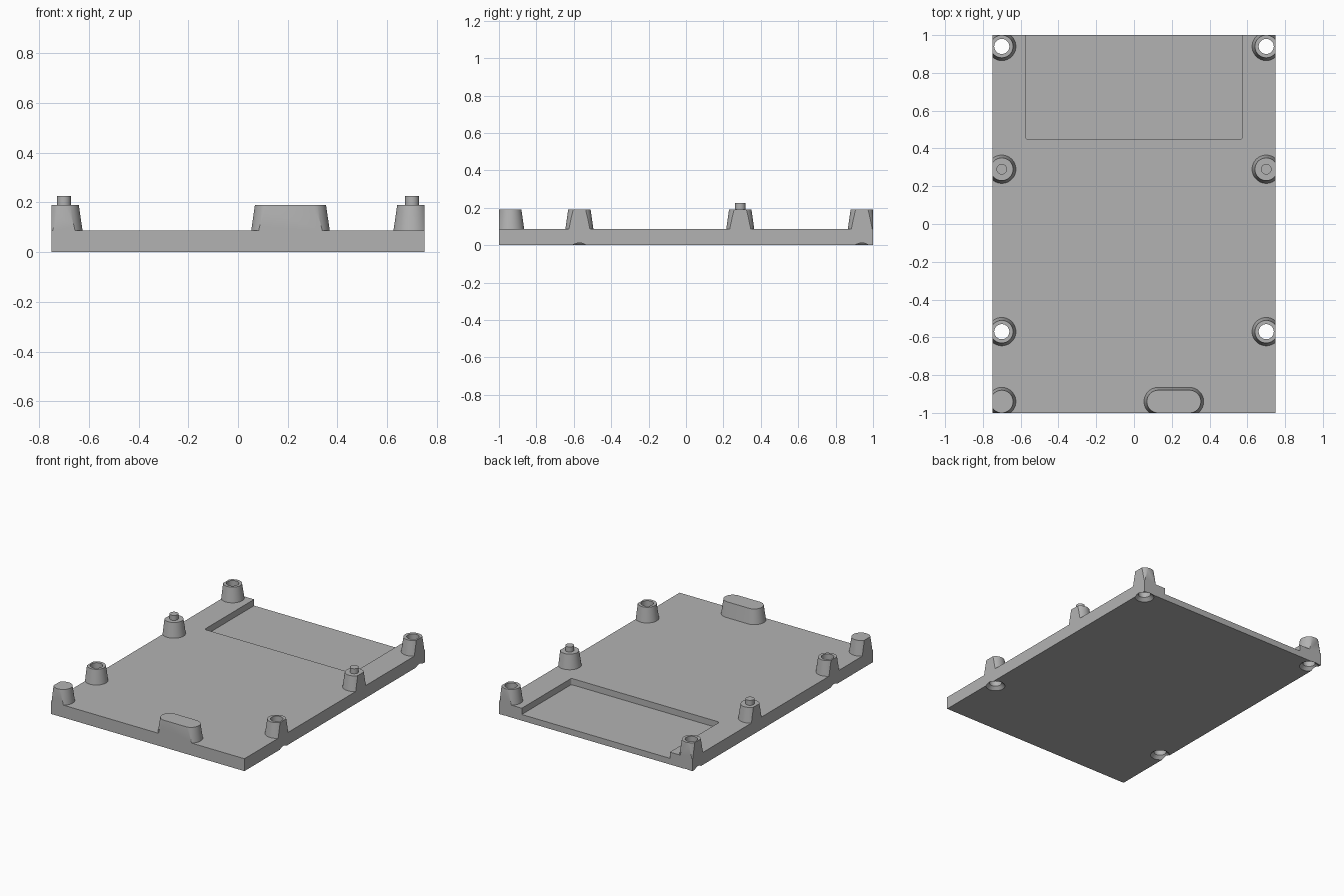
import bpy, bmesh, math

cube = bpy.data.objects.get("Cube")
if cube:
    bpy.data.objects.remove(cube, do_unlink=True)

HALF_X, HALF_Y, PLATE_Z, BOSS_Z, PEG_Z = 0.75, 1.0, 0.087, 0.19, 0.225
BASE_R, TOP_R, HOLE_R = 0.075, 0.06, 0.04

grey = bpy.data.materials.new("light grey")
grey.use_nodes = True
colour = (0.45, 0.45, 0.45, 1)
grey.diffuse_color = colour
grey.node_tree.nodes["Principled BSDF"].inputs["Base Color"].default_value = colour


def make_object(name, bm):
    bmesh.ops.recalc_face_normals(bm, faces=bm.faces)
    mesh = bpy.data.meshes.new(name)
    bm.to_mesh(mesh)
    bm.free()
    mesh.materials.append(grey)
    obj = bpy.data.objects.new(name, mesh)
    bpy.context.collection.objects.link(obj)
    return obj


def box(name, x0, x1, y0, y1, z0, z1):
    bm = bmesh.new()
    bmesh.ops.create_cube(bm, size=1)
    for v in bm.verts:
        v.co = ((x0 + x1) / 2 + v.co.x * (x1 - x0),
                (y0 + y1) / 2 + v.co.y * (y1 - y0),
                (z0 + z1) / 2 + v.co.z * (z1 - z0))
    return make_object(name, bm)


def loft(name, x, y, levels, stretch=0.0, sides=48):
    """Stack of round (or x-stretched, slot shaped) rings given as (z, radius)."""
    bm = bmesh.new()
    rings = []
    for z, r in levels:
        ring = []
        for i in range(sides):
            a = (i + 0.5) * math.tau / sides
            shift = math.copysign(stretch, math.cos(a))
            ring.append(bm.verts.new((x + shift + r * math.cos(a), y + r * math.sin(a), z)))
        rings.append(ring)
    for low, high in zip(rings, rings[1:]):
        for i in range(sides):
            j = (i + 1) % sides
            bm.faces.new((low[i], low[j], high[j], high[i]))
    bm.faces.new(rings[0])
    bm.faces.new(rings[-1])
    return make_object(name, bm)


def boolean(obj, tool, operation):
    mod = obj.modifiers.new("cut", "BOOLEAN")
    mod.operation, mod.solver, mod.object = operation, "EXACT", tool
    bpy.context.view_layer.objects.active = obj
    bpy.ops.object.modifier_apply(modifier=mod.name)


# Base plate with a shallow pocket open at the back
plate = box("base_plate", -HALF_X, HALF_X, -HALF_Y, HALF_Y, 0, PLATE_Z)
pocket = box("pocket_cutter", -0.575, 0.575, 0.45, 1.1, 0.043, 0.2)
bm = bmesh.new()
bm.from_mesh(pocket.data)
corners = [e for e in bm.edges if all(v.co.y < 0.5 for v in e.verts)
           and abs(e.verts[0].co.z - e.verts[1].co.z) > 0.1]
bmesh.ops.bevel(bm, geom=corners, offset=0.012, segments=4, affect="EDGES", profile=0.5)
bm.to_mesh(pocket.data)
bm.free()
boolean(plate, pocket, "DIFFERENCE")

# Envelope that trims the bosses flush with the plate sides
envelope = box("envelope", -HALF_X, HALF_X, -HALF_Y, HALF_Y, -0.5, 0.5)
helpers = [pocket, envelope]
parts = [plate]
taper = [(PLATE_Z, BASE_R), (BOSS_Z, TOP_R)]


def boss(name, x, y, stretch=0.0):
    obj = loft(name, x, y, taper, stretch)
    boolean(obj, envelope, "INTERSECT")
    parts.append(obj)
    return obj


for side, sx in (("left", 1), ("right", -1)):
    x = 0.70 * sx
    # Bored bosses with countersinks underneath
    for place, y in (("rear", 0.94), ("front", -0.57)):
        screw = boss(f"{place}_{side}_screw_boss", x, y)
        bore = loft("bore_cutter", x, y, [(-0.02, 0.082), (0.022, HOLE_R), (0.3, HOLE_R)])
        boolean(screw, bore, "DIFFERENCE")
        boolean(plate, bore, "DIFFERENCE")
        helpers.append(bore)
    # Locating pegs
    boss(f"{side}_peg_boss", x, 0.29)
    parts.append(loft(f"{side}_peg", x, 0.29, [(BOSS_Z, 0.028), (PEG_Z, 0.028)]))

# Solid supports along the front edge
boss("front_corner_support", -0.70, -0.94)
boss("front_slot_support", 0.211, -0.94, 0.083)

for helper in helpers:
    bpy.data.objects.remove(helper, do_unlink=True)

# Smooth round walls, sharp edges kept
bpy.ops.object.select_all(action="DESELECT")
for part in parts:
    part.select_set(True)
bpy.context.view_layer.objects.active = plate
bpy.ops.object.shade_smooth_by_angle(angle=math.radians(30))
